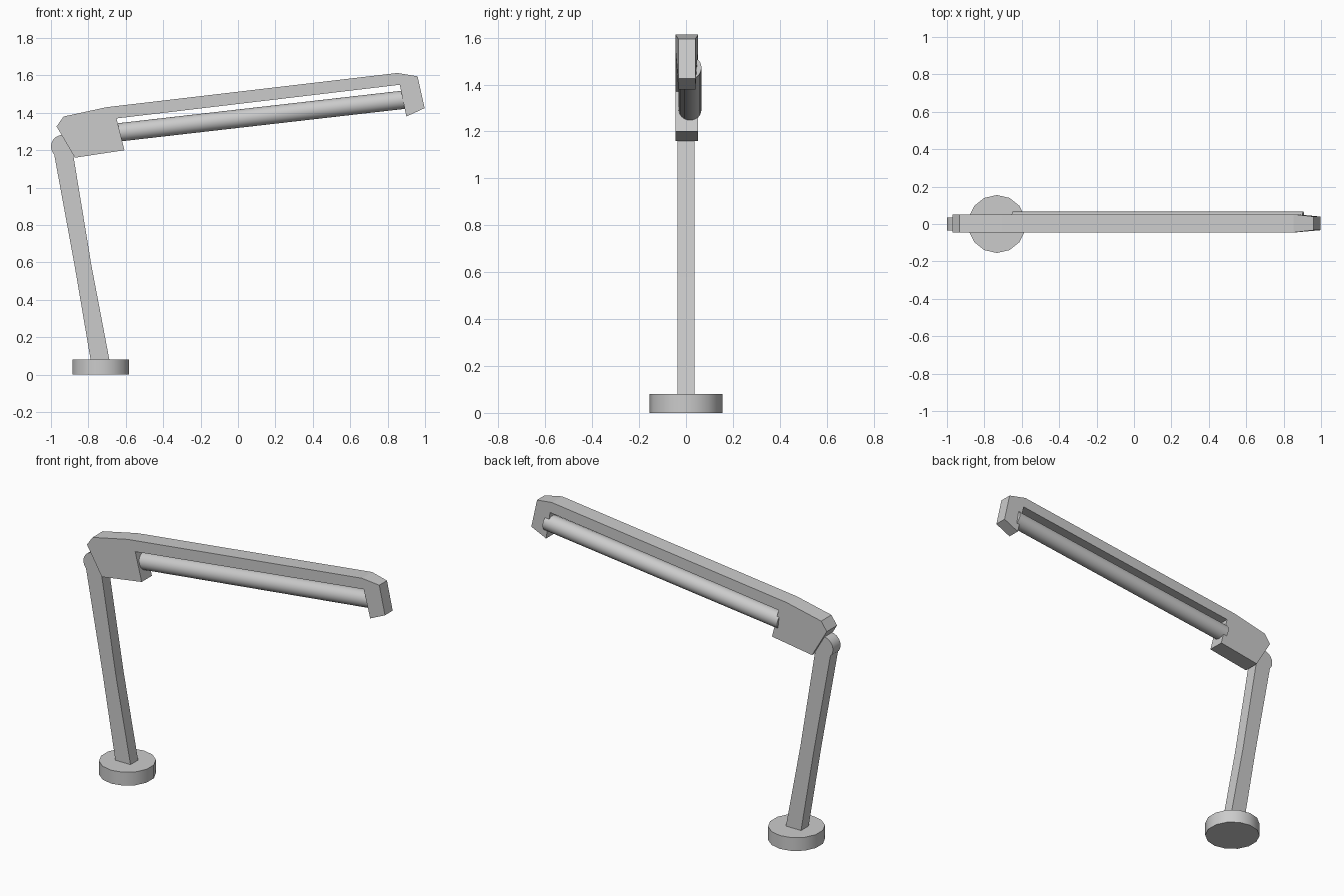
import bpy, bmesh, math
from mathutils import Vector

if "Cube" in bpy.data.objects:
    bpy.data.objects.remove(bpy.data.objects["Cube"])


def prism(name, profile, y0, y1, adjust=None):
    """Extrude an (x, z) outline between two depths; adjust may reshape the depth."""
    bm = bmesh.new()
    face = bm.faces.new([bm.verts.new((x, y0, z)) for x, z in profile])
    ext = bmesh.ops.extrude_face_region(bm, geom=[face])
    for v in ext["geom"]:
        if isinstance(v, bmesh.types.BMVert):
            v.co.y = y1
    if adjust:
        for v in bm.verts:
            adjust(v)
    bmesh.ops.recalc_face_normals(bm, faces=bm.faces[:])
    mesh = bpy.data.meshes.new(name)
    bm.to_mesh(mesh)
    bm.free()
    ob = bpy.data.objects.new(name, mesh)
    bpy.context.collection.objects.link(ob)
    return ob


def rod(name, a, b, radius, sides, angle=40):
    """Cylinder between two points, smooth around its side."""
    a, b = Vector(a), Vector(b)
    bpy.ops.mesh.primitive_cylinder_add(vertices=sides, radius=radius,
                                        depth=(b - a).length, location=(a + b) / 2)
    ob = bpy.context.object
    ob.name = name
    ob.rotation_euler = (b - a).to_track_quat('Z', 'Y').to_euler()
    bpy.ops.object.shade_smooth_by_angle(angle=math.radians(angle))
    return ob


# Round foot
rod("base", (-0.733, 0, 0), (-0.733, 0, 0.08), 0.155, 14)

# Slightly bent post
prism("post", [(-0.783, 0.05), (-0.682, 0.05), (-0.783, 0.58), (-0.885, 1.20),
               (-0.985, 1.19), (-0.873, 0.58)], -0.036, 0.036)

# Hinge knuckle
rod("hinge", (-0.938, -0.036, 1.22), (-0.938, 0.036, 1.22), 0.062, 20)


# Arm with head block and hooked tip, narrowed at the tip
def narrow_tip(v):
    if v.co.x > 0.88:
        v.co.y = 0.003 + (v.co.y - 0.003) * 0.75


prism("arm", [(-0.97, 1.327), (-0.933, 1.38), (-0.703, 1.43), (0.853, 1.613),
              (0.96, 1.595), (0.998, 1.425), (0.90, 1.38), (0.865, 1.55),
              (-0.65, 1.37), (-0.607, 1.20), (-0.872, 1.16)],
      -0.045, 0.052, narrow_tip)

# Light tube slung under the arm
rod("tube", (-0.65, 0.017, 1.294), (0.905, 0.017, 1.472), 0.049, 24)
